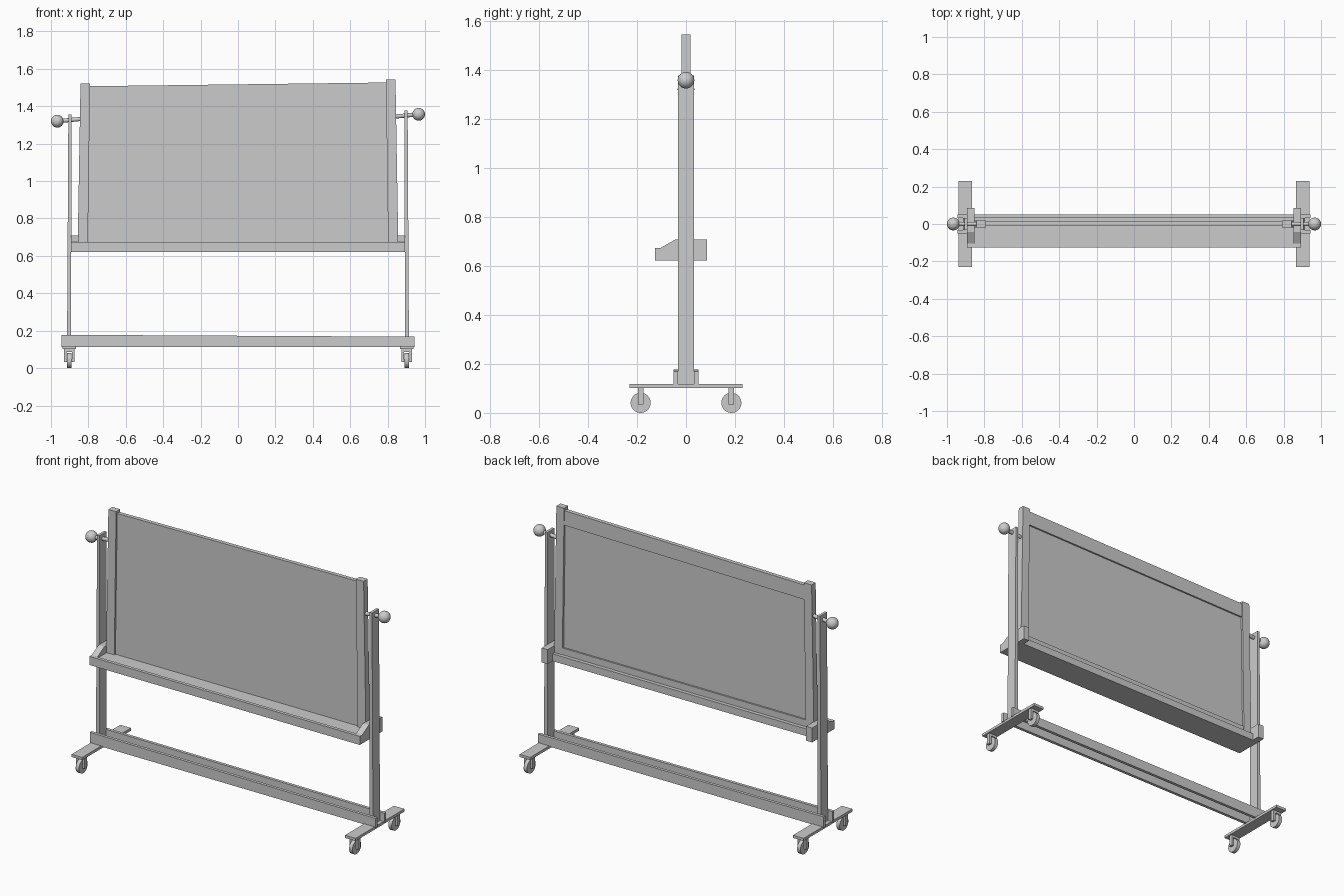
import bpy, bmesh, math
from mathutils import Vector

if "Cube" in bpy.data.objects:
    bpy.data.objects.remove(bpy.data.objects["Cube"])


def prism(name, pts, axis, lo, hi):
    """Extrude a 2D outline along an axis: 'y' takes (x, z), 'x' takes (y, z)."""
    place = (lambda p, d: (p[0], d, p[1])) if axis == 'y' else (lambda p, d: (d, p[0], p[1]))
    bm = bmesh.new()
    a = [bm.verts.new(place(p, lo)) for p in pts]
    b = [bm.verts.new(place(p, hi)) for p in pts]
    bm.faces.new(a)
    bm.faces.new(b[::-1])
    n = len(pts)
    for i in range(n):
        bm.faces.new((a[i], b[i], b[(i + 1) % n], a[(i + 1) % n]))
    bmesh.ops.recalc_face_normals(bm, faces=bm.faces)
    me = bpy.data.meshes.new(name)
    bm.to_mesh(me)
    bm.free()
    ob = bpy.data.objects.new(name, me)
    bpy.context.collection.objects.link(ob)
    return ob


def box(name, x0, x1, y0, y1, z0, z1):
    return prism(name, [(x0, z0), (x1, z0), (x1, z1), (x0, z1)], 'y', y0, y1)


def rod(name, a, b, r, sides=24):
    a, b = Vector(a), Vector(b)
    bpy.ops.mesh.primitive_cylinder_add(vertices=sides, radius=r, depth=(b - a).length,
                                        location=(a + b) / 2)
    ob = bpy.context.object
    ob.name = name
    ob.rotation_mode = 'QUATERNION'
    ob.rotation_quaternion = (b - a).to_track_quat('Z', 'Y')
    bpy.ops.object.shade_smooth_by_angle(angle=math.radians(35))
    return ob


# Parts at each end; the frame is slightly skewed, so heights differ per side
ends = [
    dict(s=-1, post=1.357, top=1.522, knob=(-0.966, 0, 1.32), pin=(-0.83, 0, 1.333)),
    dict(s=1, post=1.377, top=1.543, knob=(0.966, 0, 1.357), pin=(0.83, 0, 1.344)),
]
for e in ends:
    s = e['s']
    side = 'left' if s < 0 else 'right'

    # Upright post, stile of the board and tray bracket
    prism(side + '_post', [(s * 0.892, 0.115), (s * 0.914, 0.115),
                           (s * 0.907, e['post']), (s * 0.891, e['post'])], 'y', -0.033, 0.033)
    prism(side + '_stile', [(s * 0.803, 0.665), (s * 0.857, 0.665),
                            (s * 0.842, e['top']), (s * 0.791, e['top'])], 'y', -0.019, 0.019)
    prism(side + '_tray_bracket', [(-0.126, 0.622), (0.086, 0.622), (0.086, 0.708),
                                   (-0.042, 0.708), (-0.104, 0.673), (-0.126, 0.673)],
          'x', s * 0.853, s * 0.892)

    # Pivot rod and ball knob
    rod(side + '_pivot_rod', e['knob'], e['pin'], 0.011)
    bpy.ops.mesh.primitive_uv_sphere_add(segments=32, ring_count=16, radius=0.034,
                                         location=e['knob'])
    bpy.context.object.name = side + '_knob'
    bpy.ops.object.shade_smooth()

    # Foot with two casters
    c = s * 0.902
    box(side + '_foot', c - 0.035, c + 0.035, -0.23, 0.23, 0.101, 0.117)
    for y, place in ((-0.185, 'front'), (0.185, 'back')):
        tag = side + '_' + place
        rod(tag + '_wheel', (c - 0.011, y, 0.041), (c + 0.011, y, 0.041), 0.041, 32)
        rod(tag + '_axle', (c - 0.026, y, 0.043), (c + 0.026, y, 0.043), 0.007, 16)
        prism(tag + '_fork', [(c - 0.028, 0.034), (c - 0.014, 0.034), (c - 0.014, 0.087),
                              (c + 0.014, 0.087), (c + 0.014, 0.034), (c + 0.028, 0.034),
                              (c + 0.028, 0.102), (c - 0.028, 0.102)], 'y', y - 0.011, y + 0.011)

# Twin base beams either side of the posts
for y0, y1, n in ((-0.05, -0.032, 'front'), (0.032, 0.05, 'back')):
    prism(n + '_base_beam', [(-0.943, 0.113), (0.943, 0.113), (0.943, 0.168), (-0.943, 0.178)],
          'y', y0, y1)

# Writing panel and the rails behind it
prism('board_panel', [(-0.81, 0.665), (0.81, 0.665), (0.80, 1.527), (-0.80, 1.507)],
      'y', -0.008, 0.006)
prism('top_rail', [(-0.80, 1.42), (0.80, 1.44), (0.80, 1.527), (-0.80, 1.507)],
      'y', 0.005, 0.016)
box('bottom_rail', -0.805, 0.805, 0.005, 0.016, 0.66, 0.705)

# Tray with a raised front lip
prism('tray', [(-0.126, 0.622), (0.038, 0.622), (0.038, 0.665), (-0.106, 0.665),
               (-0.106, 0.673), (-0.126, 0.673)], 'x', -0.855, 0.855)
